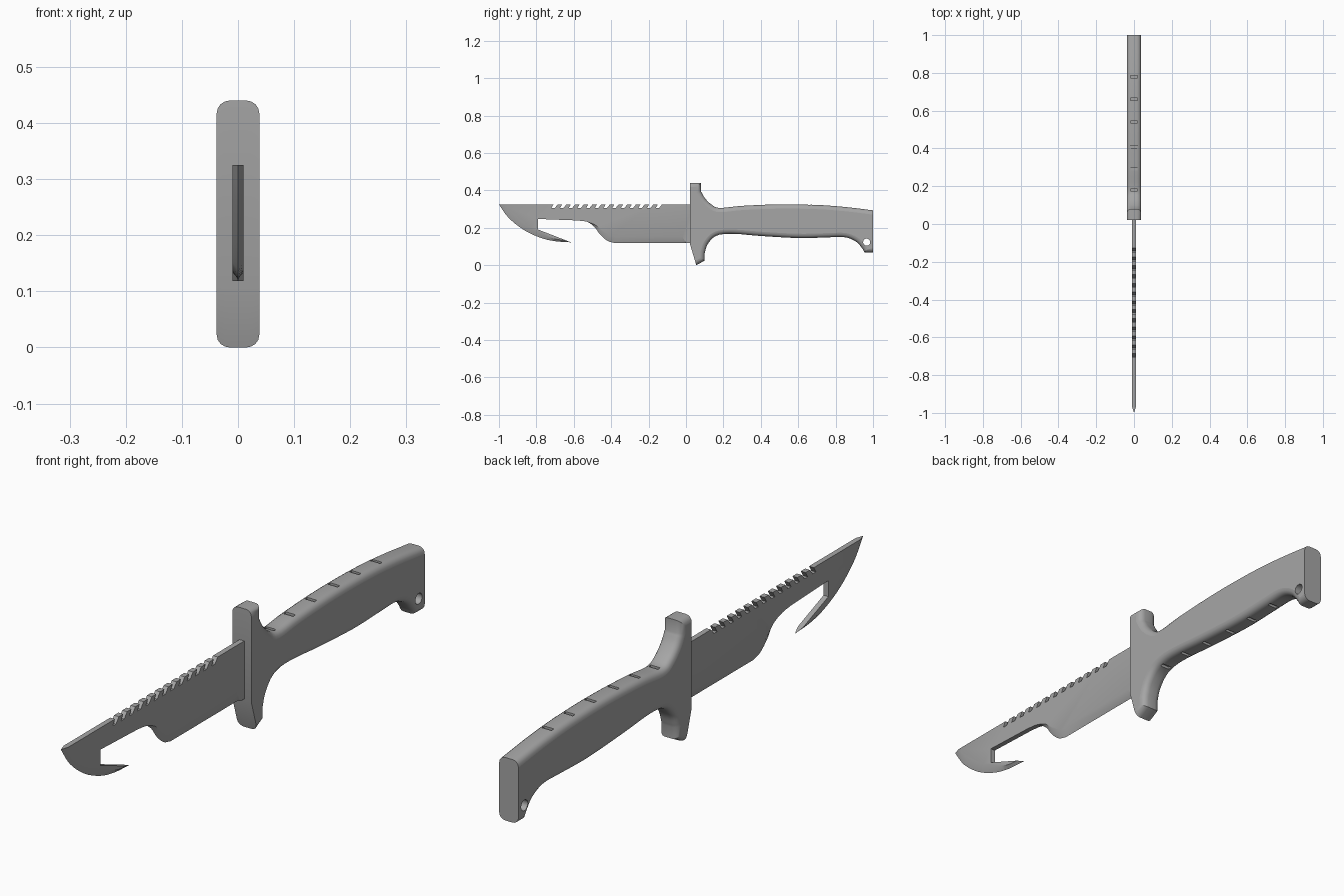
import bpy, bmesh, math
from mathutils import Vector

if "Cube" in bpy.data.objects:
    bpy.data.objects.remove(bpy.data.objects["Cube"])

steel = bpy.data.materials.new("grey steel")
steel.diffuse_color = (0.38, 0.38, 0.38, 1)
steel.use_nodes = True
steel.node_tree.nodes["Principled BSDF"].inputs["Base Color"].default_value = steel.diffuse_color


def spline(pts, n=4):
    """Catmull-Rom curve through tuples of any length."""
    p = [Vector(q) for q in pts]
    p = [p[0] * 2 - p[1]] + p + [p[-1] * 2 - p[-2]]
    out = []
    for i in range(1, len(p) - 2):
        a, b, c, d = p[i - 1:i + 3]
        for k in range(n):
            t = k / n
            out.append(tuple((b * 2 + (c - a) * t + (a * 2 - b * 5 + c * 4 - d) * t * t
                              + (b * 3 - a - c * 3 + d) * t ** 3) / 2))
    return out + [tuple(p[-2])]


def add_mesh(name, bm):
    """Make an object from bm with all normals pointing outward."""
    bmesh.ops.recalc_face_normals(bm, faces=bm.faces)
    if bm.calc_volume(signed=True) < 0:
        bmesh.ops.reverse_faces(bm, faces=bm.faces)
    me = bpy.data.meshes.new(name)
    bm.to_mesh(me)
    bm.free()
    me.materials.append(steel)
    ob = bpy.data.objects.new(name, me)
    bpy.context.collection.objects.link(ob)
    return ob


def loft(name, layers):
    """Solid from (x, outline) layers in the side plane, capped at both ends."""
    bm = bmesh.new()
    rings = [[bm.verts.new((x, y, z)) for y, z in pts] for x, pts in layers]
    n = len(rings[0])
    for a, b in zip(rings, rings[1:]):
        for i in range(n):
            j = (i + 1) % n
            bm.faces.new((a[i], b[i], b[j], a[j]))
    bm.faces.new(rings[0])
    bm.faces.new(rings[-1][::-1])
    bmesh.ops.remove_doubles(bm, verts=bm.verts, dist=1e-5)
    return add_mesh(name, bm)


def finish(ob, crisp_sides):
    """Smooth the rounded faces, optionally keeping the flat sides crisp."""
    bpy.ops.object.select_all(action='DESELECT')
    ob.select_set(True)
    bpy.context.view_layer.objects.active = ob
    bpy.ops.object.shade_smooth_by_angle(angle=math.radians(30))
    if crisp_sides:
        me = ob.data
        flat = {k for f in me.polygons if abs(f.normal.x) > 0.999 for k in f.edge_keys}
        for e in me.edges:
            if e.key in flat:
                e.use_edge_sharp = True


def inset(pts, edge_offset):
    """Move every outline edge inward by its own distance (clockwise outline)."""
    n = len(pts)
    lines = []
    for i in range(n):
        a, b = Vector(pts[i]), Vector(pts[(i + 1) % n])
        d = (b - a).normalized()
        nrm = Vector((d.y, -d.x))
        lines.append((nrm, nrm.dot(a) + edge_offset(a, b)))
    out = []
    for i in range(n):
        (n1, c1), (n2, c2) = lines[i - 1], lines[i]
        det = n1.x * n2.y - n1.y * n2.x
        if abs(det) < 1e-3:
            p = Vector(pts[i])
            out.append(tuple(p + n2 * (c2 - n2.dot(p))))
        else:
            out.append(((c1 * n2.y - c2 * n1.y) / det, (n1.x * c2 - n2.x * c1) / det))
    return out


# ---- blade: outline points (y, z) with the inset (dy, dz) of the ground edge
spine = [(-1, .325, .03, 0)]
for i in range(13):                                    # saw slots
    y = -.72 + i * .0465
    spine += [(y + .012, .325, 0, 0), (y, .305, 0, 0),
              (y + .018, .305, 0, 0), (y + .034, .325, 0, 0)]
heel = [(.04, .325, 0, 0), (.04, .118, 0, 0), (0, .118, 0, 0), (-.02, .118, 0, .035)]
scoop = spline([(-.38, .118, .008, .035), (-.42, .13, .015, .025), (-.46, .165, .015, .015),
                (-.49, .205, .008, .008), (-.53, .232, 0, 0), (-.58, .239, 0, 0)])
hook = [(-.79, .247, 0, 0), (-.79, .19, 0, 0)]
belly = spline([(-.615, .122, -.03, .0117), (-.70, .128, 0, .012), (-.78, .147, .01, .022),
                (-.87, .19, .018, .025), (-.95, .255, .02, .025), (-1, .325, .03, 0)])[:-1]
outline = spine + heel + scoop + hook + belly
edge = [(y, z) for y, z, a, b in outline]
side = [(y + a, z + b) for y, z, a, b in outline]
blade = loft("blade", [(-.0095, side), (0, edge), (.0095, side)])
finish(blade, False)

# ---- handle and guard: one outline with rounded long edges
top = spline([(.08, .395), (.10, .36), (.135, .325), (.18, .306), (.3, .317), (.5, .325),
              (.7, .322), (.85, .311), (1, .293)], 5)
bottom = spline([(.955, .068), (.94, .092), (.91, .125), (.85, .149), (.75, .148), (.6, .145),
                 (.4, .156), (.28, .166), (.2, .166), (.15, .15), (.115, .11), (.10, .065)], 5)
grip = [(.022, .11), (.022, .44), (.08, .44)] + top + [(1, .068)] + bottom
grip += [(.10, .024), (.055, 0)]


def rounding(r):
    def offset(a, b):
        front = max(a.x, b.x) < .06 and abs(b.y - a.y) > .05
        rear = min(a.x, b.x) > .999
        return 0 if front or rear else r
    return offset


W, R, SEG = .038, .023, 4
half = []
for k in range(SEG + 1):
    t = k / SEG * math.pi / 2
    half.append((W - R * (1 - math.cos(t)), inset(grip, rounding(R * (1 - math.sin(t))))))
handle = loft("handle", [(-x, p) for x, p in half] + [(x, p) for x, p in reversed(half)])

# ---- cutters: finger grooves along both edges and the lanyard hole
bm = bmesh.new()
for curve in (top, bottom):
    for y in (.18, .29, .41, .54, .66, .78):
        z = min(curve, key=lambda q: abs(q[0] - y))[1]
        for v in bmesh.ops.create_cube(bm, size=1)["verts"]:
            v.co = Vector((v.co.x * .038, y + v.co.y * .013, z + v.co.z * .018))
for v in bmesh.ops.create_cone(bm, cap_ends=True, segments=20, radius1=.019, radius2=.019,
                               depth=.2)["verts"]:
    v.co = Vector((v.co.z, v.co.x + .966, v.co.y + .123))
cutter = add_mesh("cutter", bm)
cutter.hide_render = True


def volume(me):
    b = bmesh.new()
    b.from_mesh(me)
    v = b.calc_volume()
    b.free()
    return v


# cut with the first solver that leaves the grip whole
whole = handle.data.copy()
for solver in ('MANIFOLD', 'EXACT', 'FLOAT'):
    handle.data = whole.copy()
    mod = handle.modifiers.new("cuts", 'BOOLEAN')
    mod.operation, mod.solver, mod.object = 'DIFFERENCE', solver, cutter
    bpy.context.view_layer.objects.active = handle
    bpy.ops.object.modifier_apply(modifier=mod.name)
    if .9 < volume(handle.data) / volume(whole) < .9999:
        break
    handle.modifiers.clear()
    handle.data = whole.copy()
bpy.data.objects.remove(cutter)
finish(handle, True)
